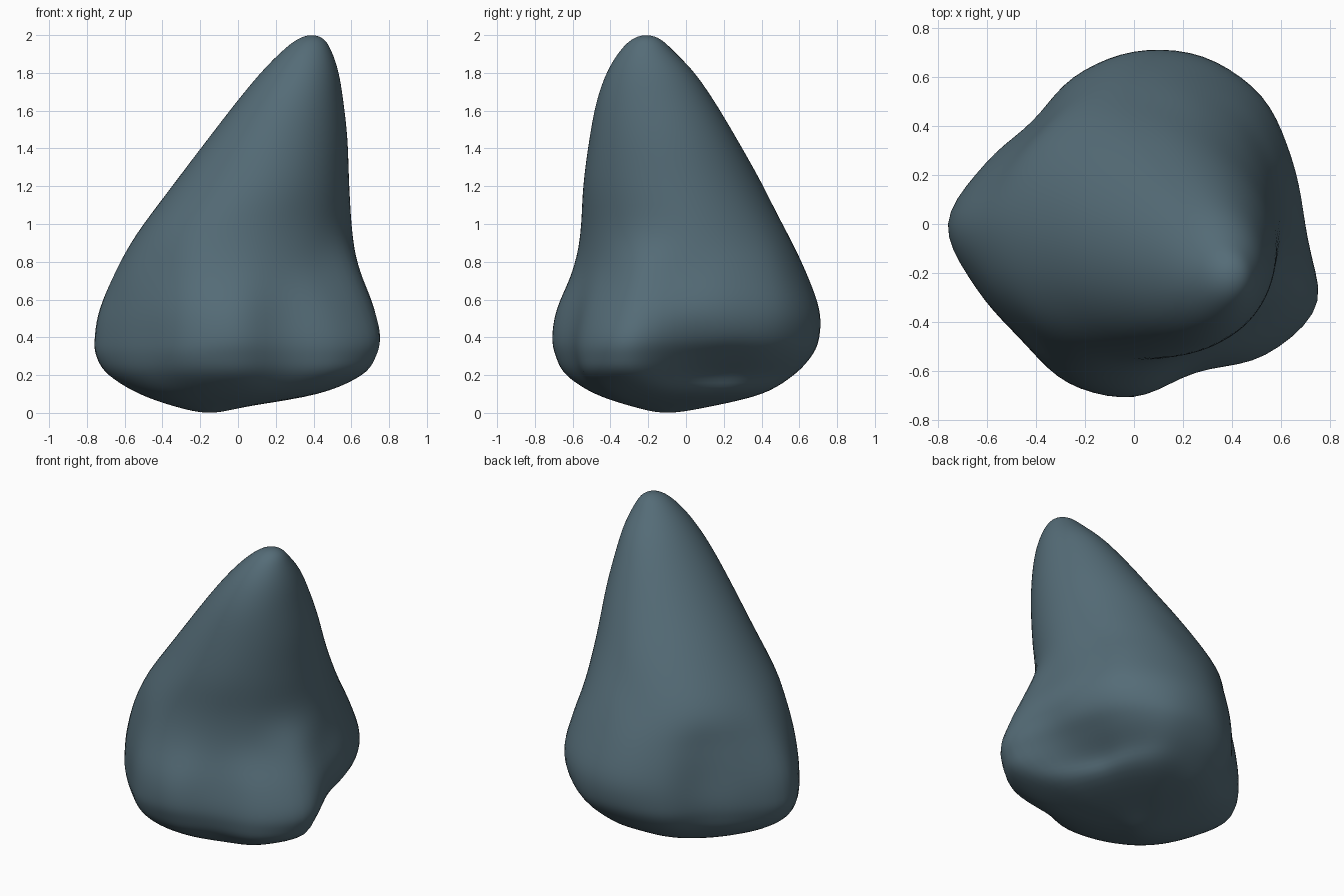
import bpy, bmesh, math
from mathutils import Vector

if "Cube" in bpy.data.objects:
    bpy.data.objects.remove(bpy.data.objects["Cube"])

N = 16          # control directions per ring
SUB = 5         # refinement between controls

# Lower lobed rings: height, then radii every 22.5 degrees from +x
lobed = [
    (0.10, .37, .35, .38, .42, .40, .42, .43, .46, .52, .53, .52, .50, .48, .48, .52, .46),
    (0.20, .48, .43, .50, .58, .57, .56, .54, .60, .69, .65, .62, .64, .635, .60, .71, .72),
    (0.30, .59, .56, .635, .69, .66, .63, .58, .645, .757, .69, .655, .695, .69, .645, .755, .80),
    (0.40, .67, .665, .715, .735, .70, .65, .59, .655, .765, .695, .66, .705, .71, .655, .755, .82),
    (0.55, .70, .70, .74, .735, .70, .64, .575, .635, .738, .68, .65, .685, .685, .63, .705, .77),
    (0.75, .64, .655, .68, .66, .63, .59, .55, .585, .65, .635, .61, .62, .60, .58, .61, .68),
    (0.95, .607, .60, .595, .57, .53, .515, .51, .515, .535, .545, .555, .565, .56, .565, .585, .605),
]
# Upper oval rings: height, x min, x max, y min, y max
ovals = [
    (1.20, -.35, .59, -.545, .41),
    (1.45, -.16, .58, -.512, .27),
    (1.65, -.005, .558, -.473, .15),
    (1.80, .12, .533, -.42, .045),
    (1.91, .228, .497, -.354, -.06),
    (1.978, .315, .455, -.285, -.135),
]


def oval(z, x0, x1, y0, y1):
    out = []
    for i in range(N):
        a = 2 * math.pi * i / N
        out.append(Vector(((x0 + x1) / 2 + (x1 - x0) / 2 * math.cos(a),
                           (y0 + y1) / 2 + (y1 - y0) / 2 * math.sin(a), z)))
    return out


def lobe_ring(z, *radii):
    return [Vector((r * math.cos(2 * math.pi * i / N),
                    r * math.sin(2 * math.pi * i / N), z))
            for i, r in enumerate(radii)]


def spline(a, b, c, d, t):
    return 0.5 * (2 * b + (c - a) * t + (2 * a - 5 * b + 4 * c - d) * t * t
                  + (3 * b - a - 3 * c + d) * t ** 3)


def opposite(ring):
    return ring[N // 2:] + ring[:N // 2]


# Control rings from bottom pole to tip
bottom, tip = Vector((-.15, -.10, 0)), Vector((.39, -.21, 2.0))
rings = [[bottom] * N, oval(.03, -.32, .03, -.27, .11)]
rings += [lobe_ring(*r) for r in lobed] + [oval(*o) for o in ovals] + [[tip] * N]
rings = [opposite(rings[1])] + rings + [opposite(rings[-2])]

# Refine along the height, then around each ring
fine = []
for k in range(1, len(rings) - 2):
    for s in range(SUB):
        row = [spline(*(rings[k + j][i] for j in (-1, 0, 1, 2)), s / SUB)
               for i in range(N)]
        fine.append([spline(*(row[(i + j) % N] for j in (-1, 0, 1, 2)), t / SUB)
                     for i in range(N) for t in range(SUB)])
fine = fine[1:]

# Skin the rings and close both ends
bm = bmesh.new()
grid = [[bm.verts.new(p) for p in row] for row in fine]
lo, hi = bm.verts.new(bottom), bm.verts.new(tip)
M = N * SUB
for i in range(M):
    j = (i + 1) % M
    bm.faces.new((lo, grid[0][j], grid[0][i]))
    bm.faces.new((hi, grid[-1][i], grid[-1][j]))
    for a, b in zip(grid, grid[1:]):
        bm.faces.new((a[i], a[j], b[j], b[i]))
for _ in range(3):
    bmesh.ops.smooth_vert(bm, verts=bm.verts, factor=0.5,
                          use_axis_x=True, use_axis_y=True, use_axis_z=True)
for f in bm.faces:
    f.smooth = True
bmesh.ops.recalc_face_normals(bm, faces=bm.faces)
mesh = bpy.data.meshes.new("pointed_rock")
bm.to_mesh(mesh)
bm.free()

rock = bpy.data.objects.new("pointed_rock", mesh)
bpy.context.collection.objects.link(rock)

# Slate blue-grey stone
stone = bpy.data.materials.new("slate")
stone.diffuse_color = (0.09, 0.15, 0.185, 1)
stone.use_nodes = True
stone.node_tree.nodes["Principled BSDF"].inputs["Base Color"].default_value = stone.diffuse_color
mesh.materials.append(stone)
